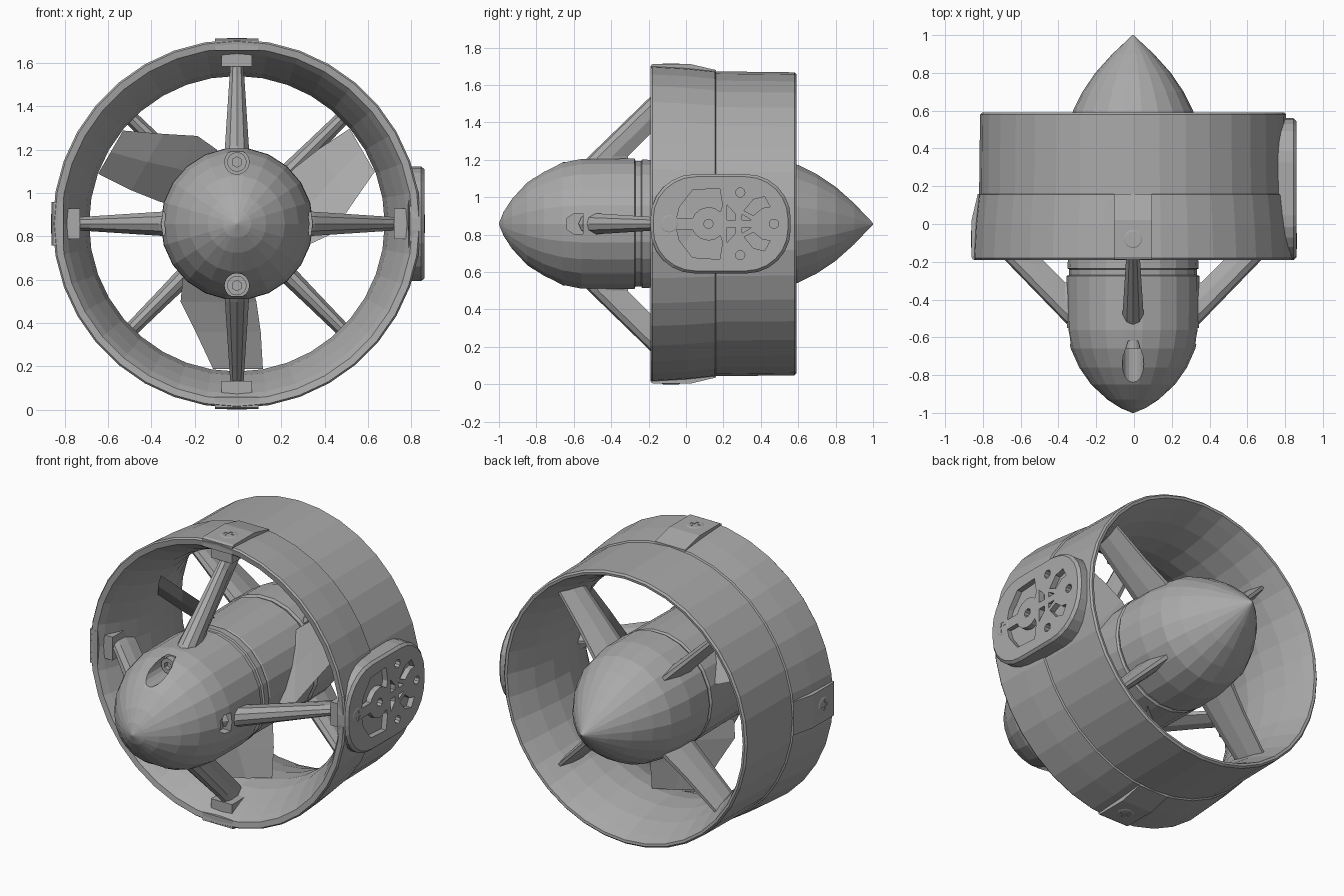
import bpy, bmesh, math
from mathutils import Vector

if "Cube" in bpy.data.objects:
    bpy.data.objects.remove(bpy.data.objects["Cube"])

CX, CZ = -0.005, 0.858          # thruster axis, running along y
grey = bpy.data.materials.new("mid grey")
grey.diffuse_color = (0.4, 0.4, 0.4, 1)
grey.use_nodes = True
grey.node_tree.nodes["Principled BSDF"].inputs["Base Color"].default_value = grey.diffuse_color


def place(u, t, y, deg):
    """Radial, tangential and axial position -> world position."""
    a = math.radians(deg)
    return Vector((CX + u * math.cos(a) - t * math.sin(a), y,
                   CZ + u * math.sin(a) + t * math.cos(a)))


def loft(name, loops, closed=False):
    """Skin a row of equal loops; cap the ends unless closed on itself."""
    bm = bmesh.new()
    rows = [[bm.verts.new(p) for p in l] for l in loops]
    n = len(rows[0])
    pairs = list(zip(rows, rows[1:])) + ([(rows[-1], rows[0])] if closed else [])
    for a, b in pairs:
        for i in range(n):
            j = (i + 1) % n
            bm.faces.new((a[i], a[j], b[j], b[i]))
    if not closed:
        bm.faces.new(rows[0])
        bm.faces.new(rows[-1])
    bmesh.ops.recalc_face_normals(bm, faces=bm.faces)
    me = bpy.data.meshes.new(name)
    bm.to_mesh(me)
    bm.free()
    me.materials.append(grey)
    ob = bpy.data.objects.new(name, me)
    bpy.context.collection.objects.link(ob)
    return ob


def lathe(name, profile, n, closed=False):
    return loft(name, [[place(r, 0, y, 360 * i / n) for i in range(n)]
                       for y, r in profile], closed)


def radial_prism(name, outline, u0, u1, deg):
    """Outline in (y, t), pushed outward from u0 to u1."""
    return loft(name, [[place(u, t, y, deg) for y, t in outline] for u in (u0, u1)])


def axial_prism(name, outline, y0, y1, deg):
    """Outline in (u, t), pushed along the axis."""
    return loft(name, [[place(u, t, y, deg) for u, t in outline] for y in (y0, y1)])


def circle(a, b, r, n):
    return [(a + r * math.cos(2 * math.pi * i / n),
             b + r * math.sin(2 * math.pi * i / n)) for i in range(n)]


def box(a0, a1, b0, b1):
    return [(a0, b0), (a1, b0), (a1, b1), (a0, b1)]


def cut(ob, cutters):
    for c in cutters:
        m = ob.modifiers.new("cut", 'BOOLEAN')
        m.operation, m.solver, m.object = 'DIFFERENCE', 'EXACT', c
    dg = bpy.context.evaluated_depsgraph_get()
    me = bpy.data.meshes.new_from_object(ob.evaluated_get(dg))
    ob.modifiers.clear()
    ob.data = me
    for c in cutters:
        bpy.data.objects.remove(c)


def fin(name, deg, stations):
    """Streamlined strut; stations are (u, leading y, chord, half thickness)."""
    shape = [(0, 0), (.06, .6), (.25, 1), (.6, .85), (1, .25)]
    shape += [(s, -k) for s, k in reversed(shape[1:])]
    loft(name, [[place(u, k * h, y + s * c, deg) for s, k in shape]
                for u, y, c, h in stations])


# Duct ring with flared inside
lathe("duct_ring", [(-.19, .842), (-.18, .85), (0, .84), (.155, .824), (.16, .815),
                    (.58, .81), (.59, .80), (.588, .785), (.53, .76), (.42, .72),
                    (.28, .69), (.15, .682), (.04, .70), (-.07, .745), (-.15, .785),
                    (-.185, .81)], 36, True)

# Hub: domed nose, spinning centre, pointed tail
nose = lathe("nose_dome", [(-1, .004), (-.975, .065), (-.93, .135), (-.85, .222),
                           (-.76, .285), (-.66, .33), (-.56, .35), (-.275, .352),
                           (-.27, .338), (-.24, .338), (-.235, .348), (-.19, .345)], 22)
lathe("propeller_hub", [(-.185, .33), (-.17, .34), (.25, .345), (.26, .335)], 22)
lathe("tail_cone", [(.27, .335), (.28, .348), (.45, .345), (.6, .318), (.7, .268),
                    (.8, .2), (.9, .11), (.97, .035), (1, .004)], 22)

# Counterbored bolts and side slots in the nose
cutters = [axial_prism("cutter", circle(.285, 0, .057, 16), -1.1, -.62, d) for d in (90, 270)]
cutters += [radial_prism("cutter", [(-.635, -.03), (-.60, -.055), (-.55, -.055),
                                    (-.55, .055), (-.60, .055), (-.635, .03)], .29, .5, d)
            for d in (0, 180)]
cut(nose, cutters)
for d in (90, 270):
    bolt = axial_prism("nose_bolt", circle(.285, 0, .045, 16), -.66, -.6, d)
    cut(bolt, [axial_prism("cutter", circle(.285, 0, .024, 6), -.7, -.635, d)])


def cross_screw(name, u, y, deg):
    s = loft(name, [[place(h, t, q, deg) for q, t in circle(y, 0, r, 16)]
                    for h, r in ((u - .02, .05), (u, .05), (u + .004, .042))])
    cut(s, [radial_prism("cutter", box(y - a, y + a, -b, b), u - .012, u + .05, deg)
            for a, b in ((.03, .009), (.009, .03))])


# Front struts, their feet and the outer mounts
for d in (0, 90, 180, 270):
    fin("front_strut", d, [(.30, -.575, .27, .06), (.36, -.52, .21, .055),
                           (.68, -.19, .20, .034), (.75, -.12, .18, .03)])
    radial_prism("strut_foot", box(-.15, .05, -.07, .07), .725, .80, d)
    if d:
        loft("outer_mount", [[place(u, t, y, d) for u, t in
                              ((.80, -.1), (top, -.1), (top, .1), (.80, .1))]
                             for y, top in ((-.188, .848), (-.175, .855), (.02, .855),
                                            (.16, .822))])
        cross_screw("mount_screw", .854, -.08, d)

# Rear stators
for d in (45, 135, 225, 315):
    fin("rear_stator", d, [(.28, .29, .27, .045), (.5, .28, .23, .038),
                           (.74, .27, .2, .032)])

# Three pitched propeller blades
for d in (30, 150, 270):
    loops = []
    for u, t0, t1, k in ((.25, -.25, .06, .95), (.36, -.26, .09, .85),
                         (.5, -.19, .11, .75), (.67, -.11, .12, .6)):
        tm, ym = (t0 + t1) / 2, .09
        loops.append([place(u, t, ym + k * (t - tm * .6) + h, d) for t, h in
                      ((t0, 0), (tm, -.014), (t1, 0), (tm, .014))])
    loft("propeller_blade", loops)

# Side mounting pad, a rounded plate fitted to the ring
PY, HY, HT, R = .185, .375, .265, .235
pad_outline = []
for q, (sy, st) in enumerate(((1, 1), (-1, 1), (-1, -1), (1, -1))):
    for i in range(7):
        a = math.radians(90 * q + 15 * i)
        pad_outline.append((sy * (HY - R) + R * math.cos(a), st * (HT - R) + R * math.sin(a)))
pad = loft("side_pad", [
    [place(math.sqrt(.8 ** 2 - t * t), t, PY + y, 0) for y, t in pad_outline],
    [place(.85, t, PY + y, 0) for y, t in pad_outline],
    [place(.865, t * .95, PY + y * .96, 0) for y, t in pad_outline]])

# Pockets and holes in the pad, mirrored up and down
pockets = [
    [(-.05, .03), (-.035, .09), (.035, .18), (.18, .19), (.195, .10), (.184, .064),
     (.155, .083), (.12, .09), (.075, .078), (.045, .05), (.035, .03)],
    [(.22, .02), (.22, .10), (.265, .05), (.265, .02)],
    [(.30, .02), (.30, .05), (.35, .02)],
    [(.31, .07), (.36, .13), (.42, .145), (.45, .09), (.41, .085), (.36, .045)]]
cutters = [radial_prism("cutter", [(y, s * t) for y, t in p], .832, .95, 0)
           for p in pockets for s in (1, -1)]
cutters += [radial_prism("cutter", circle(y, t, .025, 10), .835, .95, 0)
            for y, t in ((.12, 0), (.29, .168), (.29, -.168), (.47, 0))]
cut(pad, cutters)
cross_screw("pad_screw", .863, -.09, 0)
